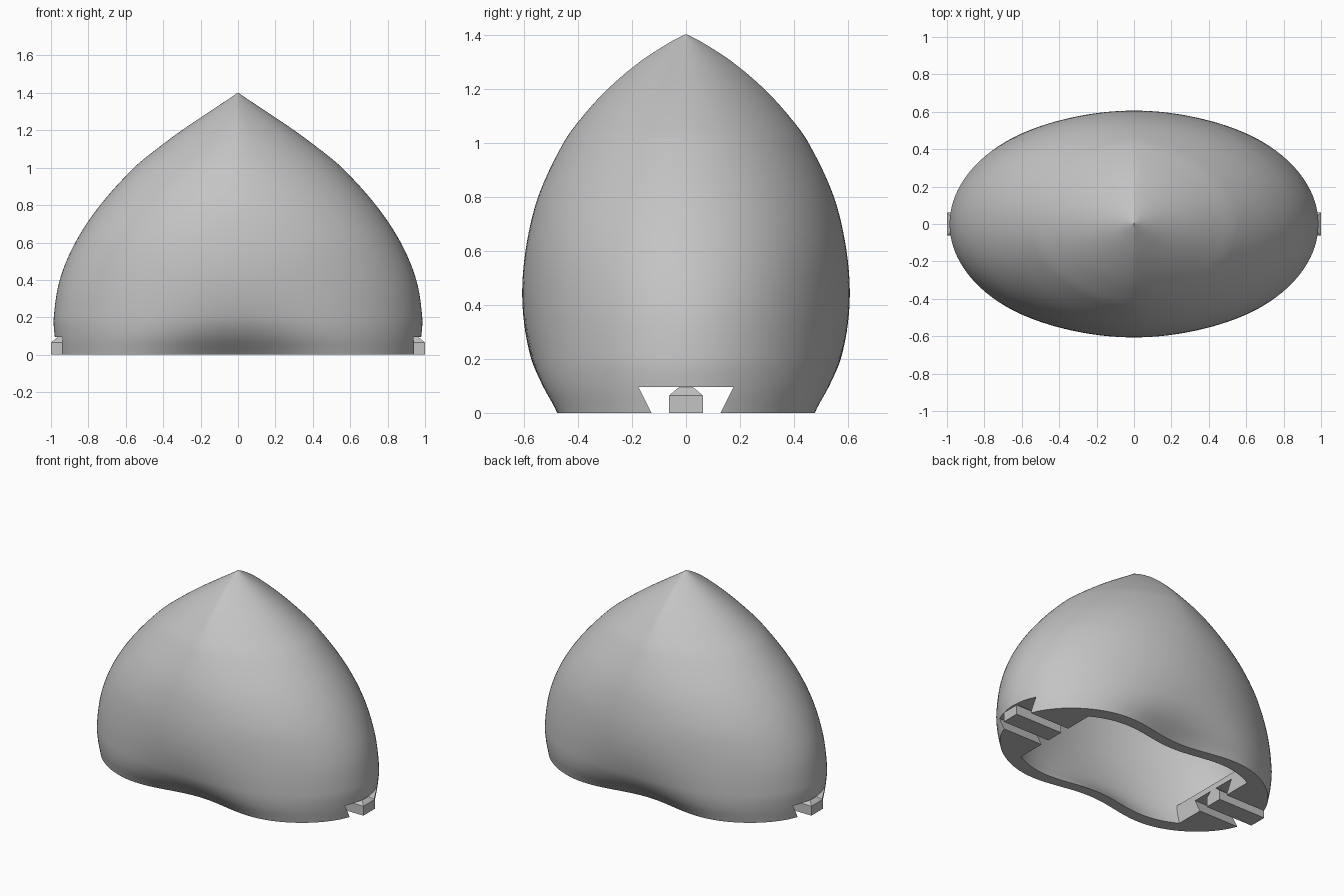
import bpy, bmesh, math

if bpy.data.objects.get("Cube"):
    bpy.data.objects.remove(bpy.data.objects["Cube"])

grey = bpy.data.materials.new("plain grey")
grey.use_nodes = True
COLOUR = (0.55, 0.55, 0.55, 1)
grey.diffuse_color = COLOUR
grey.node_tree.nodes["Principled BSDF"].inputs["Base Color"].default_value = COLOUR

# Height, half width, half depth, waist pinch
PROFILE = [
    (0, .965, .59, .28), (.1, .98, .612, .15), (.2, .985, .616, .07),
    (.4, .953, .61, .008), (.6, .87, .594, 0), (.8, .737, .547, 0),
    (1, .556, .453, 0), (1.1, .435, .38, 0), (1.2, .3, .288, 0),
    (1.3, .152, .17, 0), (1.37, .046, .062, 0), (1.4, .003, .004, 0)]
SEGMENTS, STEPS = 128, 6
END_WALL, FLOOR, NOTCH, SHOULDER = .64, .135, .095, .065


def new_object(name, bm):
    bmesh.ops.recalc_face_normals(bm, faces=bm.faces)
    mesh = bpy.data.meshes.new(name)
    bm.to_mesh(mesh)
    bm.free()
    mesh.materials.append(grey)
    obj = bpy.data.objects.new(name, mesh)
    bpy.context.collection.objects.link(obj)
    return obj


def smooth_profile():
    """Catmull-Rom samples through the profile rows."""
    rows = []
    last = len(PROFILE) - 1
    for i in range(last):
        p, q = PROFILE[i], PROFILE[i + 1]
        before, after = PROFILE[max(i - 1, 0)], PROFILE[min(i + 2, last)]
        for s in range(STEPS):
            t = s / STEPS
            row = []
            for k in range(4):
                # tangents scaled by height, so uneven rows stay smooth
                gap = q[0] - p[0]
                m = (q[k] - before[k]) / (q[0] - before[0]) * gap
                n = (after[k] - p[k]) / (after[0] - p[0]) * gap
                row.append((2*t**3 - 3*t*t + 1) * p[k] + (t**3 - 2*t*t + t) * m
                           + (3*t*t - 2*t**3) * q[k] + (t**3 - t*t) * n)
            rows.append(row)
    return rows + [PROFILE[-1]]


def loft(name, sx, sy, sz, skirt=0):
    """Closed dome made of pinched elliptical rings."""
    bm = bmesh.new()
    rings = []
    rows = smooth_profile()
    if skirt:
        rows.insert(0, [-skirt] + rows[0][1:])
    for z, a, b, pinch in rows:
        power = 2 - .9 * max(0, (z - .6) / .8) ** 1.3   # soft ridge near the tip
        ring = []
        for i in range(SEGMENTS):
            angle = math.tau * i / SEGMENTS
            u = math.cos(angle)
            y = b * math.sqrt(max(0, 1 - abs(u) ** power))
            y *= 1 - max(0, pinch) * math.exp(-(a * u / .42) ** 2)
            y = math.copysign(y, math.sin(angle))
            ring.append(bm.verts.new((a * u * sx, y * sy, z * sz)))
        rings.append(ring)
    for low, high in zip(rings, rings[1:]):
        for i in range(SEGMENTS):
            j = (i + 1) % SEGMENTS
            bm.faces.new((low[i], low[j], high[j], high[i]))
    bm.faces.new(rings[0])
    bm.faces.new(rings[-1])
    return new_object(name, bm)


def prism(name, section, x0, x1, chamfer=0):
    """Extrude a (y, z) section along x, sloping the top of the far end."""
    bm = bmesh.new()
    ends = [[bm.verts.new((x, y, z)) for y, z in section] for x in (x0, x1)]
    for end in ends:
        bm.faces.new(end)
    for i in range(len(section)):
        j = (i + 1) % len(section)
        bm.faces.new((ends[0][i], ends[0][j], ends[1][j], ends[1][i]))
    if chamfer:
        shoulder = [v for v in ends[1] if abs(v.co.z - SHOULDER) < .001]
        bmesh.ops.connect_verts(bm, verts=shoulder)
        for v in ends[1]:
            if v.co.z > SHOULDER + .001:
                v.co.x -= chamfer
    return new_object(name, bm)


def carve(target, cutter):
    mod = target.modifiers.new("carve", 'BOOLEAN')
    mod.operation, mod.solver, mod.object = 'DIFFERENCE', 'EXACT', cutter
    bpy.context.view_layer.update()
    graph = bpy.context.evaluated_depsgraph_get()
    mesh = bpy.data.meshes.new_from_object(target.evaluated_get(graph))
    target.modifiers.clear()
    target.data = mesh
    bpy.data.objects.remove(cutter)


# Hollow shell, with the cavity stopping short at both floor ends
shell = loft("shell", 1, 1, 1)
cavity = loft("cavity", .9, .83, .91, skirt=.05)
for side in (-1, 1):
    floor = [(-1, -.2), (1, -.2), (1, FLOOR), (-1, FLOOR)]
    carve(cavity, prism("floor_block", floor, side * END_WALL, side * 1.2))
carve(shell, cavity)

# Dovetail notches through both ends
for side in (-1, 1):
    dovetail = [(-.118, -.02), (.118, -.02), (.175, NOTCH), (-.175, NOTCH)]
    carve(shell, prism("notch", dovetail, side * (END_WALL - .02), side * 1.2))

# Rails with chamfered tops and outer ends
for side, label in ((1, "left"), (-1, "right")):
    section = [(-.062, 0), (.062, 0), (.062, SHOULDER), (.026, NOTCH),
               (-.026, NOTCH), (-.062, SHOULDER)]
    prism(label + "_rail", section, side * END_WALL, side, side * .036)

bpy.ops.object.select_all(action='DESELECT')
shell.select_set(True)
bpy.context.view_layer.objects.active = shell
bpy.ops.object.shade_smooth_by_angle(angle=math.radians(30))
